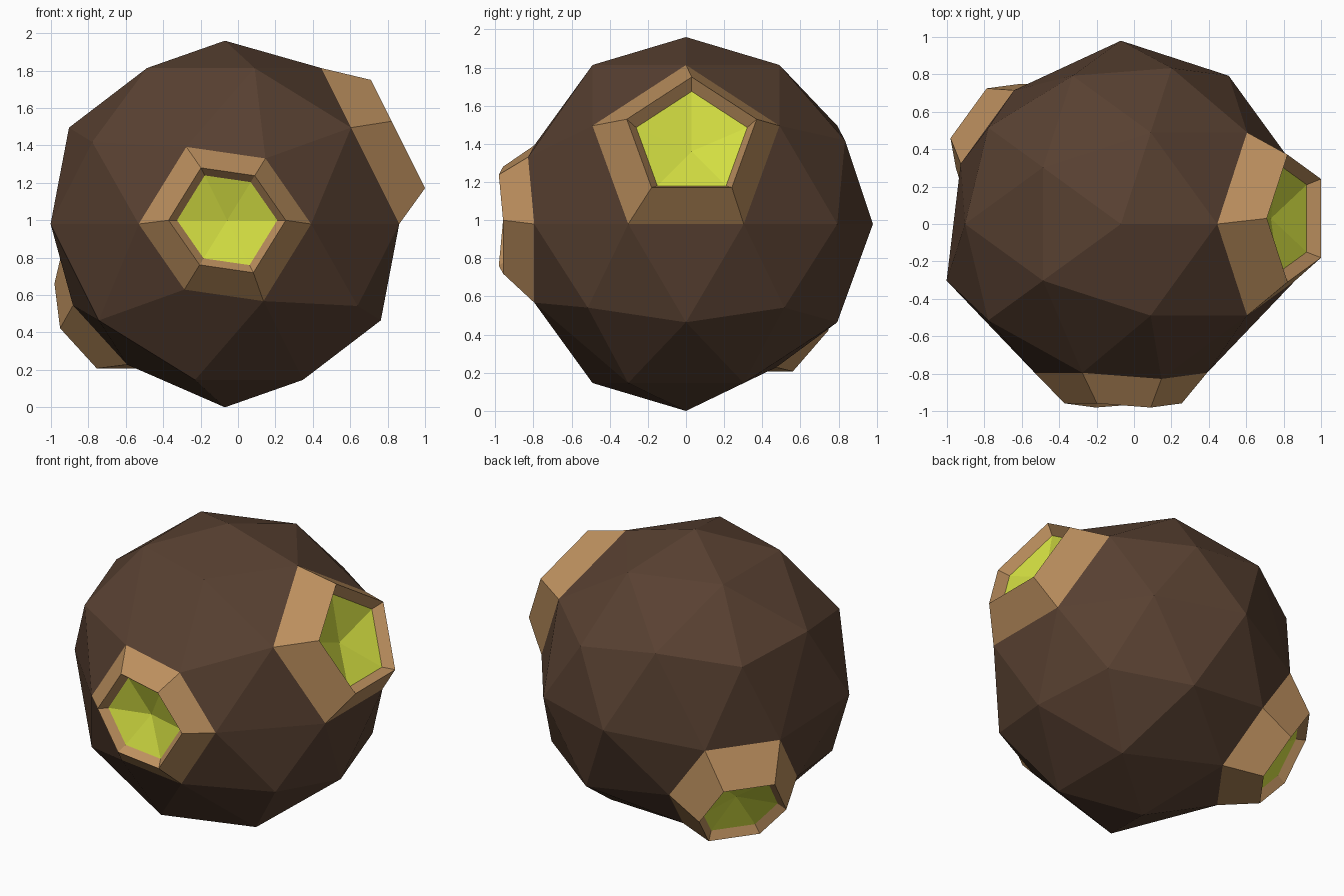
import bpy
import bmesh
import math
from mathutils import Vector

if "Cube" in bpy.data.objects:
    bpy.data.objects.remove(bpy.data.objects["Cube"], do_unlink=True)

CENTRE = Vector((-0.07, 0, 0.98))
RADIUS = 0.98


def material(name, colour):
    mat = bpy.data.materials.new(name)
    mat.use_nodes = True
    mat.diffuse_color = (*colour, 1)
    mat.node_tree.nodes["Principled BSDF"].inputs["Base Color"].default_value = (*colour, 1)
    return mat


BROWN = material("dark brown rock", (0.098, 0.052, 0.031))
TAN = material("tan rim", (0.50, 0.275, 0.112))
LIME = material("lime pool", (0.66, 0.74, 0.055))


def add_object(name, bm, mat):
    mesh = bpy.data.meshes.new(name)
    bm.to_mesh(mesh)
    bm.free()
    mesh.materials.append(mat)
    obj = bpy.data.objects.new(name, mesh)
    obj.location = CENTRE
    bpy.context.collection.objects.link(obj)
    return obj


def mean(points):
    return sum(points, Vector()) / len(points)


def resize(points, factor, shift):
    mid = mean(points)
    return [mid + (p - mid) * factor + shift for p in points]


def band(bm, lower, upper):
    """Quads joining two matching rings."""
    a = [bm.verts.new(p) for p in lower]
    b = [bm.verts.new(p) for p in upper]
    for i in range(len(a)):
        j = (i + 1) % len(a)
        bm.faces.new((a[i], a[j], b[j], b[i]))


def open_hole(bm, direction, factor):
    """Remove the faces round the nearest vertex; return its ring, anticlockwise from outside."""
    hub = max(bm.verts, key=lambda v: v.co.dot(direction))
    normal = hub.co.normalized()
    ring = [e.other_vert(hub) for e in hub.link_edges]
    side = (ring[0].co - normal * ring[0].co.dot(normal)).normalized()
    up = normal.cross(side)
    ring.sort(key=lambda v: math.atan2(v.co.dot(up), v.co.dot(side)))
    for v, p in zip(ring, resize([v.co.copy() for v in ring], factor, Vector())):
        v.co = p
    points = [v.co.copy() for v in ring]
    bmesh.ops.delete(bm, geom=[hub], context='VERTS')
    return points, normal


def crater(body, name, direction, base, rise, rim_scale, shift, recess, dish):
    ring, normal = open_hole(body, Vector(direction), base)
    rim = resize(ring, rim_scale, normal * rise + Vector(shift))
    pool = resize(rim, 0.855, -normal * recess)

    # Raised outer slope and inner lip
    bm = bmesh.new()
    band(bm, ring, rim)
    band(bm, rim, pool)
    bmesh.ops.remove_doubles(bm, verts=bm.verts, dist=0.0001)
    add_object(name + "_rim", bm, TAN)

    # Shallow sunken pool
    bm = bmesh.new()
    edge = [bm.verts.new(p) for p in pool]
    middle = bm.verts.new(mean(pool) - normal * dish)
    for i in range(len(edge)):
        bm.faces.new((edge[i], edge[(i + 1) % len(edge)], middle))
    add_object(name + "_pool", bm, LIME)


# Faceted ball with three craters opened in it
ball = bmesh.new()
bmesh.ops.create_icosphere(ball, subdivisions=2, radius=RADIUS)
crater(ball, "left_crater", (0.89, 0, 0.45), 1.0, 0.209, 0.695, (0.008, 0.03, -0.016), 0.065, 0.09)
crater(ball, "front_crater", (0, -1, 0), 0.8, 0.16, 0.68, (0.012, 0, 0.02), 0.05, 0.08)
crater(ball, "back_crater", (-0.69, 0.5, -0.53), 0.8, 0.22, 0.68, (0, 0, -0.01), 0.05, 0.08)
add_object("rock_body", ball, BROWN)
